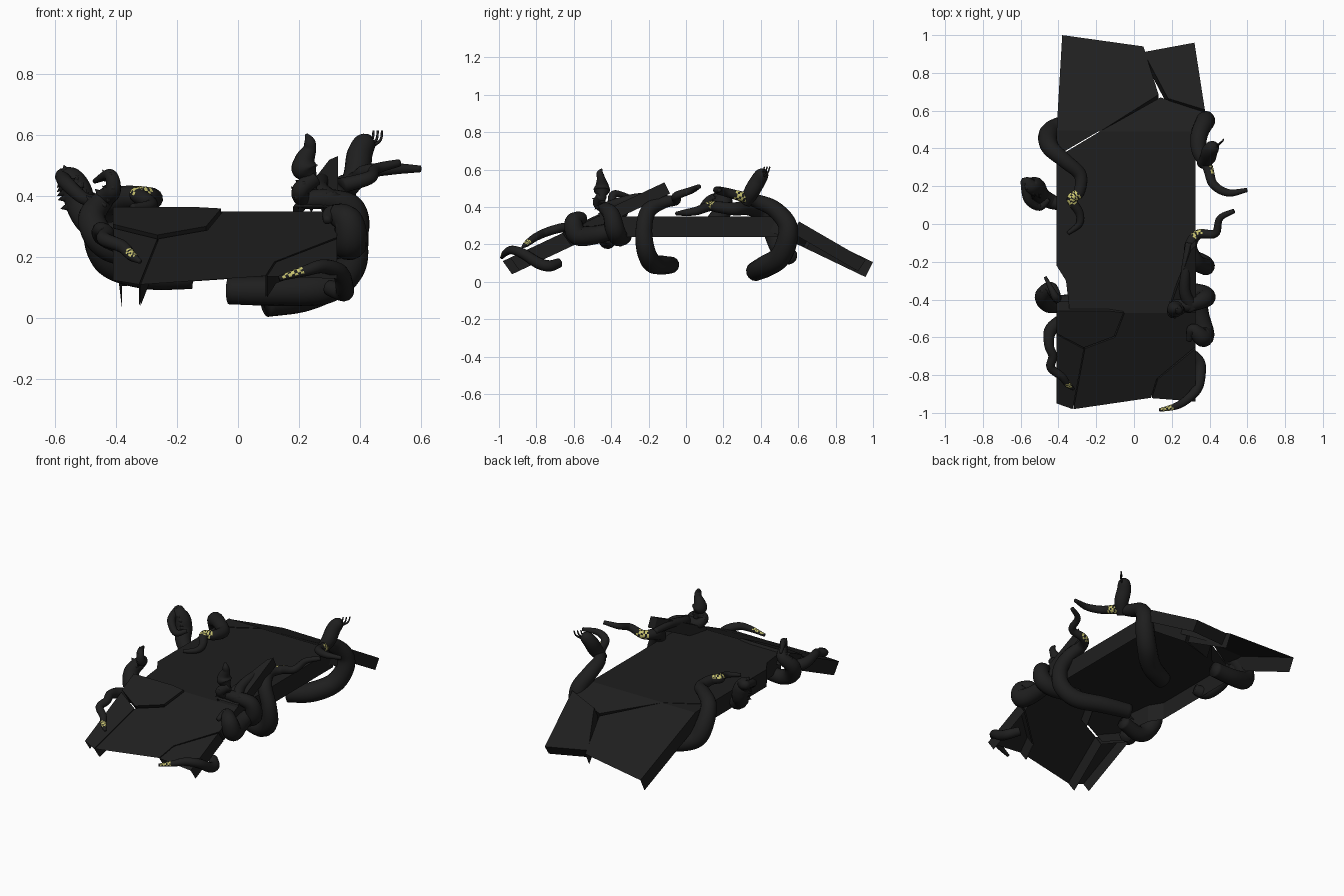
import bpy, bmesh, math
from mathutils import Vector


def material(name, rgb):
    m = bpy.data.materials.new(name)
    m.diffuse_color = (*rgb, 1)
    return m


STONE = material("dark stone", (0.0135, 0.0135, 0.0135))
SKIN = material("dark skin", (0.0132, 0.0132, 0.0132))
YELLOW = material("pale yellow", (0.58, 0.55, 0.16))


def finish(name, bm, mats, smooth=False):
    me = bpy.data.meshes.new(name)
    bm.to_mesh(me)
    bm.free()
    for m in mats:
        me.materials.append(m)
    ob = bpy.data.objects.new(name, me)
    bpy.context.collection.objects.link(ob)
    if smooth:
        for p in me.polygons:
            p.use_smooth = True
    return ob


# Road plates: an open-bottomed shell, outline counter-clockwise, some edges without a wall
def plate(name, pts, height, drop, no_wall=()):
    bm = bmesh.new()
    top = [bm.verts.new((x, y, height(y))) for x, y in pts]
    low = [bm.verts.new(v.co + Vector(drop)) for v in top]
    bm.faces.new(top)
    n = len(pts)
    for i in range(n):
        j = (i + 1) % n
        if i not in no_wall:
            bm.faces.new((top[i], low[i], low[j], top[j]))
    for v in [v for v in bm.verts if not v.link_faces]:
        bm.verts.remove(v)
    return finish(name, bm, [STONE])


front_z = lambda y: 0.35 + 0.47 * (y + 0.47)
rear_z = lambda y: 0.35 - 0.48 * (y - 0.49)
FD, MD, RD = (0, 0.05, -0.07), (0, 0, -0.11), (0, -0.04, -0.08)

plate("middle_slab", [(-0.34, -0.47), (0.325, -0.47), (0.325, 0.49), (-0.18, 0.49), (-0.38, 0.37),
                      (-0.41, 0.36), (-0.41, -0.22), (-0.36, -0.3)], lambda y: 0.35, MD, (0, 2))
plate("middle_slab_slope", [(-0.18, 0.49), (0.325, 0.49), (0.37, 0.595), (0.14, 0.67)],
      rear_z, RD, (0,))
plate("rear_big_slab", [(-0.18, 0.49), (0.13, 0.685), (0.05, 0.94), (-0.38, 1.0), (-0.41, 0.49)],
      rear_z, RD, (2, 4))
plate("rear_left_corner", [(-0.385, 0.375), (-0.18, 0.495), (-0.41, 0.495), (-0.41, 0.375)],
      lambda y: 0.35, MD, (0, 1))
plate("rear_small_slab", [(0.18, 0.665), (0.375, 0.605), (0.32, 0.96), (0.05, 0.91)],
      lambda y: 0.325 - 0.58 * (y - 0.6), (0, -0.04, -0.06))
plate("front_main_slab", [(-0.32, -0.98), (0.09, -0.92), (0.12, -0.82), (0.325, -0.65),
                          (0.325, -0.47), (-0.05, -0.47), (-0.10, -0.60), (-0.26, -0.66)],
      front_z, FD, (0, 4))
plate("front_right_corner", [(0.095, -0.922), (0.325, -0.94), (0.325, -0.66), (0.125, -0.823)],
      front_z, FD, (0,))
plate("front_left_corner", [(-0.41, -0.95), (-0.325, -0.98), (-0.265, -0.662), (-0.41, -0.585)],
      front_z, FD, (0,))
plate("front_left_raised_slab", [(-0.41, -0.58), (-0.265, -0.655), (-0.105, -0.595), (-0.055, -0.47),
                                 (-0.14, -0.46), (-0.41, -0.46)],
      lambda y: front_z(y) + 0.01, FD)
plate("front_upturned_wedge", [(0.18, -0.47), (0.328, -0.47), (0.328, -0.115), (0.30, -0.14)],
      lambda y: front_z(y) + 0.015, (0, 0.03, -0.06), (0,))


def spline(p0, p1, p2, p3, t):
    return 0.5 * (2 * p1 + (p2 - p0) * t + (2 * p0 - 5 * p1 + 4 * p2 - p3) * t * t
                  + (3 * p1 - p0 - 3 * p2 + p3) * t ** 3)


# Tentacles: points are (x, y, z, radius); a mottled yellow patch (start, end, facing) sits on part of the length
def tentacle(name, pts, patch=None, sides=14, steps=9, spikes=None):
    P = [Vector(p) for p in pts]
    P = [2 * P[0] - P[1]] + P + [2 * P[-1] - P[-2]]
    path = [spline(*P[i:i + 4], k / steps) for i in range(len(P) - 3) for k in range(steps)]
    path.append(P[-2])
    pos = [p.to_3d() for p in path]
    rad = [max(p[3], 0.004) for p in path]
    bm = bmesh.new()
    rings = []
    u = None
    for i, c in enumerate(pos):
        t = (pos[min(i + 1, len(pos) - 1)] - pos[max(i - 1, 0)]).normalized()
        if u is None:
            u = t.orthogonal()
        u = (u - t * u.dot(t)).normalized()
        w = t.cross(u)
        rings.append([bm.verts.new(c + (u * math.cos(a) + w * math.sin(a)) * rad[i])
                      for a in (2 * math.pi * k / sides for k in range(sides))])
    for i in range(len(rings) - 1):
        for k in range(sides):
            j = (k + 1) % sides
            f = bm.faces.new((rings[i][k], rings[i][j], rings[i + 1][j], rings[i + 1][k]))
            if patch and patch[0] <= i / len(rings) <= patch[1]:
                mid = f.calc_center_median() - (pos[i] + pos[i + 1]) / 2
                if mid.normalized().dot(Vector(patch[2]).normalized()) > 0.1 and (i * 3 + k * 2) % 7 > 2:
                    f.material_index = 1
    bm.faces.new(rings[0][::-1])
    bm.faces.new(rings[-1])
    # small spikes along the outside
    if spikes:
        for i in range(int(len(pos) * spikes), len(pos) - 2, 5):
            for k in (0, sides // 3):
                base, r = rings[i][k].co.copy(), rad[i]
                out = (base - pos[i]).normalized()
                side = out.orthogonal().normalized() * r * 0.35
                up = out.cross(side)
                tip = bm.verts.new(base + out * r * 0.4)
                b = [bm.verts.new(base - out * r * 0.15 + d) for d in (side, up, -side, -up)]
                for q in range(4):
                    bm.faces.new((b[q], b[(q + 1) % 4], tip))
    bmesh.ops.recalc_face_normals(bm, faces=bm.faces)
    return finish(name, bm, [SKIN, YELLOW], True)


# right side, middle
tentacle("right_middle_tentacle", [
    (-0.03, -0.08, 0.09, 0.045), (0.14, -0.12, 0.09, 0.05), (0.29, -0.18, 0.10, 0.052),
    (0.37, -0.215, 0.17, 0.05), (0.375, -0.225, 0.28, 0.045), (0.33, -0.20, 0.38, 0.042),
    (0.30, -0.12, 0.425, 0.034), (0.34, -0.055, 0.435, 0.026), (0.43, -0.05, 0.46, 0.022),
    (0.455, 0.03, 0.49, 0.018), (0.53, 0.07, 0.51, 0.012)], (0.65, 0.72, (0.5, 0.8, 0.3)))
# right side, rear, with a forked stump above it
tentacle("right_rear_tentacle", [
    (0.09, 0.37, 0.055, 0.052), (0.22, 0.42, 0.08, 0.058), (0.32, 0.50, 0.13, 0.058),
    (0.37, 0.54, 0.22, 0.055), (0.375, 0.54, 0.31, 0.05), (0.345, 0.47, 0.39, 0.045),
    (0.345, 0.38, 0.43, 0.038), (0.39, 0.30, 0.455, 0.028), (0.42, 0.21, 0.48, 0.024),
    (0.50, 0.165, 0.49, 0.02), (0.60, 0.18, 0.49, 0.011)], (0.64, 0.73, (0.8, -0.2, 0)))
tentacle("right_rear_stump", [
    (0.36, 0.32, 0.42, 0.03), (0.39, 0.35, 0.48, 0.042), (0.40, 0.385, 0.54, 0.042),
    (0.42, 0.41, 0.58, 0.034), (0.43, 0.42, 0.597, 0.012)])
for k in range(3):
    s = k * 0.014
    tentacle("stump_prong", [(0.415 + s, 0.39 + s, 0.565, 0.006), (0.44 + s, 0.41 + s, 0.585, 0.005),
                             (0.445 + s, 0.42 + s, 0.615, 0.002)], sides=6, steps=3)
# right side, front coil ending in an upright pointed head
tentacle("right_coil_tentacle", [
    (0.15, -0.33, 0.24, 0.04), (0.30, -0.36, 0.24, 0.05), (0.375, -0.38, 0.28, 0.052),
    (0.37, -0.40, 0.36, 0.045), (0.29, -0.43, 0.39, 0.035), (0.22, -0.43, 0.39, 0.03),
    (0.205, -0.47, 0.42, 0.028), (0.25, -0.45, 0.46, 0.028)], spikes=0.5)
tentacle("right_pointed_head", [
    (0.24, -0.45, 0.42, 0.02), (0.235, -0.45, 0.46, 0.024), (0.22, -0.45, 0.49, 0.044),
    (0.22, -0.45, 0.52, 0.034), (0.235, -0.455, 0.555, 0.022), (0.235, -0.46, 0.58, 0.018),
    (0.225, -0.45, 0.603, 0.005)])
tentacle("right_lower_coil", [
    (0.34, -0.40, 0.27, 0.045), (0.35, -0.49, 0.25, 0.05), (0.37, -0.58, 0.25, 0.055),
    (0.36, -0.60, 0.32, 0.048), (0.31, -0.56, 0.34, 0.032), (0.29, -0.62, 0.32, 0.012)])
tentacle("right_spine", [
    (0.31, -0.45, 0.38, 0.035), (0.27, -0.36, 0.42, 0.03), (0.275, -0.24, 0.45, 0.025),
    (0.29, -0.10, 0.45, 0.018)])
# right front corner
tentacle("right_front_tentacle", [
    (0.30, -0.68, 0.10, 0.026), (0.345, -0.73, 0.085, 0.03), (0.35, -0.79, 0.10, 0.03),
    (0.335, -0.87, 0.15, 0.027), (0.28, -0.93, 0.17, 0.023), (0.22, -0.965, 0.155, 0.018),
    (0.135, -0.985, 0.13, 0.009)], (0.82, 0.95, (0, -0.3, 1)))
# left front corner
tentacle("left_front_tentacle", [
    (-0.36, -0.50, 0.24, 0.04), (-0.44, -0.56, 0.27, 0.034), (-0.45, -0.64, 0.29, 0.026),
    (-0.43, -0.70, 0.28, 0.024), (-0.44, -0.76, 0.26, 0.023), (-0.38, -0.81, 0.235, 0.021),
    (-0.35, -0.85, 0.205, 0.017), (-0.32, -0.875, 0.185, 0.007)], (0.79, 0.9, (0.4, -0.1, 1)))
# left side, front coil
tentacle("left_coil_tentacle", [
    (-0.25, -0.40, 0.24, 0.04), (-0.38, -0.42, 0.22, 0.045), (-0.45, -0.42, 0.26, 0.05),
    (-0.48, -0.38, 0.33, 0.045), (-0.44, -0.34, 0.39, 0.034), (-0.41, -0.39, 0.42, 0.026),
    (-0.42, -0.38, 0.47, 0.02), (-0.47, -0.28, 0.45, 0.008)], spikes=0.5)
# left side, thick upright stump with a curled tip
tentacle("left_upright_tentacle", [
    (-0.38, 0.10, 0.29, 0.03), (-0.44, 0.12, 0.28, 0.04), (-0.49, 0.15, 0.32, 0.045),
    (-0.515, 0.19, 0.37, 0.05), (-0.53, 0.20, 0.42, 0.05), (-0.55, 0.20, 0.455, 0.042),
    (-0.575, 0.22, 0.465, 0.026), (-0.56, 0.13, 0.44, 0.024), (-0.50, 0.09, 0.39, 0.02),
    (-0.45, 0.13, 0.40, 0.012)], spikes=0.35)
# left side, rear, lying over the slab
tentacle("left_rear_tentacle", [
    (-0.15, 0.55, 0.14, 0.045), (-0.30, 0.54, 0.145, 0.05), (-0.42, 0.50, 0.19, 0.055),
    (-0.455, 0.46, 0.28, 0.053), (-0.44, 0.40, 0.37, 0.046), (-0.36, 0.33, 0.395, 0.04),
    (-0.285, 0.26, 0.39, 0.035), (-0.29, 0.17, 0.40, 0.03), (-0.33, 0.13, 0.405, 0.027),
    (-0.29, 0.06, 0.38, 0.023), (-0.29, 0.0, 0.37, 0.018), (-0.35, -0.05, 0.365, 0.01)],
    (0.65, 0.74, (0.3, -0.4, 0.8)))
